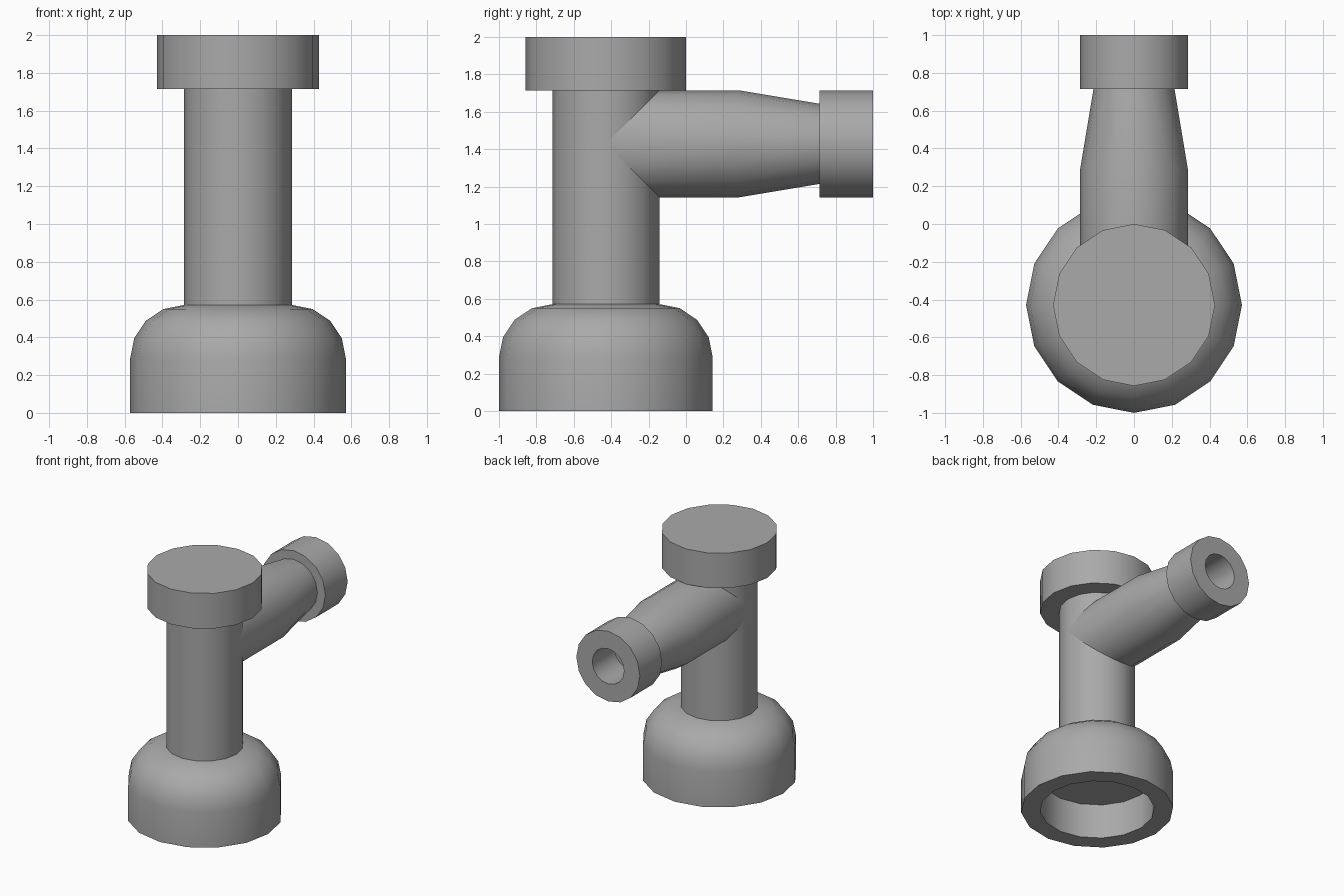
import bpy
import bmesh
from math import sin, cos, pi
from mathutils import Vector

old = bpy.data.objects.get("Cube")
if old:
    bpy.data.objects.remove(old, do_unlink=True)

U = 2 / 7          # basic module: column radius
SIDES = 16
AXIS_Y = -1.5 * U  # column axis
SPOUT_Z = 5 * U    # spout axis

grey = bpy.data.materials.new("plain grey")
grey.use_nodes = True
colour = (0.4, 0.4, 0.4, 1)
grey.diffuse_color = colour
grey.node_tree.nodes["Principled BSDF"].inputs["Base Color"].default_value = colour


def lathe(name, profile, horizontal=False, cap_start=True, cap_end=True, mitre=False):
    """Revolve (radius, distance) pairs, in modules, about the column or spout axis."""
    bm = bmesh.new()
    rings = []
    for k, (r, d) in enumerate(profile):
        ring = []
        for i in range(SIDES):
            a = 2 * pi * i / SIDES
            u, v = r * U * cos(a), r * U * sin(a)
            if horizontal:
                shift = abs(v) if mitre and k == 0 else 0
                co = Vector((u, AXIS_Y + d * U + shift, SPOUT_Z + v))
            else:
                co = Vector((u, AXIS_Y + v, d * U))
            ring.append(bm.verts.new(co))
        rings.append(ring)
    for low, high in zip(rings, rings[1:]):
        for i in range(SIDES):
            j = (i + 1) % SIDES
            bm.faces.new((low[i], low[j], high[j], high[i]))
    if cap_start:
        bm.faces.new(rings[0][::-1])
    if cap_end:
        bm.faces.new(rings[-1])
    if horizontal:
        bmesh.ops.reverse_faces(bm, faces=bm.faces[:])
    mesh = bpy.data.meshes.new(name)
    bm.to_mesh(mesh)
    bm.free()
    mesh.materials.append(grey)
    obj = bpy.data.objects.new(name, mesh)
    bpy.context.collection.objects.link(obj)
    bpy.ops.object.select_all(action="DESELECT")
    obj.select_set(True)
    bpy.context.view_layer.objects.active = obj
    bpy.ops.object.shade_smooth_by_angle()
    return obj


# Base: hollow socket, straight wall, quarter-round shoulder
shoulder = [(1 + cos(k * pi / 8), 1 + sin(k * pi / 8)) for k in range(5)]
lathe("base", [(1.5, 1), (1.5, 0), (2, 0)] + shoulder, cap_end=False)

# Upright column and top knob
lathe("column", [(1, 2), (1, 6)], cap_start=False, cap_end=False)
lathe("top_knob", [(1.5, 6), (1.5, 7)])

# Spout: mitred into the column, tapering towards the nozzle
lathe("spout", [(1, 0), (1, 2.5), (0.75, 4)], horizontal=True,
      cap_start=False, cap_end=False, mitre=True)

# Nozzle collar with a blind hole
lathe("nozzle", [(0.75, 4), (1, 4), (1, 5), (0.5, 5), (0.5, 4)], horizontal=True,
      cap_start=False)
